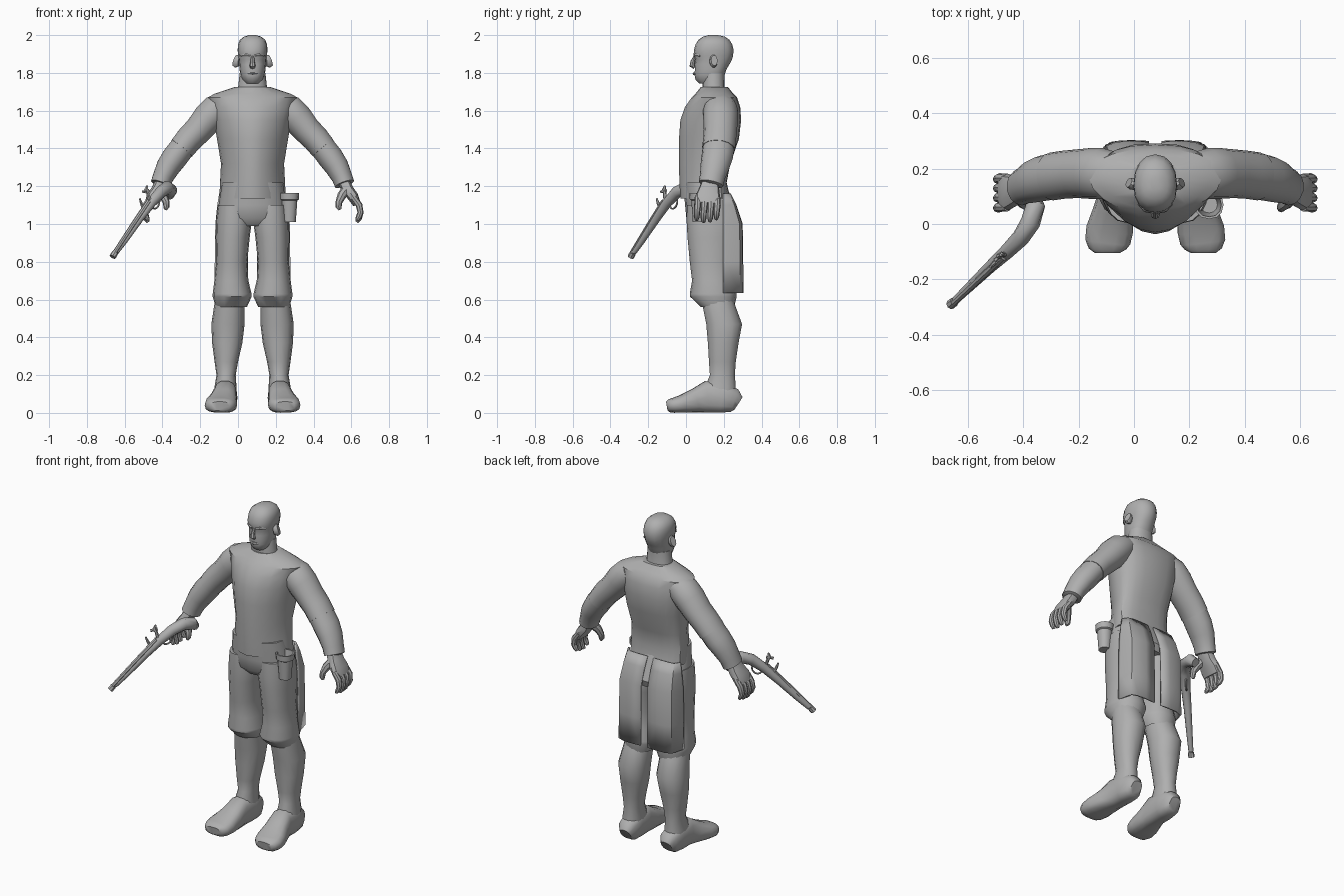
import bpy, bmesh, math
from mathutils import Vector

MID = 0.077          # x of the body's symmetry plane
GREY = bpy.data.materials.new("plain_grey")
GREY.diffuse_color = (0.43, 0.43, 0.43, 1)


def loft(name, rings, closed=True, angle=40, thick=0):
    """Skin a list of point rings into one object."""
    bm = bmesh.new()
    rows = [[bm.verts.new(p) for p in r] for r in rings]
    n = len(rows[0])
    for a, b in zip(rows, rows[1:]):
        for i in range(n if closed else n - 1):
            j = (i + 1) % n
            bm.faces.new((a[i], a[j], b[j], b[i]))
    if closed:
        bm.faces.new(rows[0])
        bm.faces.new(rows[-1])
    bmesh.ops.recalc_face_normals(bm, faces=bm.faces[:])
    me = bpy.data.meshes.new(name)
    bm.to_mesh(me)
    bm.free()
    ob = bpy.data.objects.new(name, me)
    bpy.context.collection.objects.link(ob)
    me.materials.append(GREY)
    if thick:
        m = ob.modifiers.new("thickness", 'SOLIDIFY')
        m.thickness, m.offset = thick, 0
    bpy.ops.object.select_all(action='DESELECT')
    ob.select_set(True)
    bpy.context.view_layer.objects.active = ob
    bpy.ops.object.shade_smooth_by_angle(angle=math.radians(angle))
    return ob


def power(v, e):
    return math.copysign(abs(v) ** (2 / e), v)


def level(cx, z, rx, yf, yb, s=1, yc=None, nf=2.2, nb=2.2, n=16):
    """Horizontal ring with its own front and back depth."""
    yc = (yf + yb) / 2 if yc is None else yc
    pts = []
    for i in range(n):
        t = 2 * math.pi * i / n
        c, q = math.cos(t), math.sin(t)
        e, d = (nb, yb - yc) if q > 0 else (nf, yc - yf)
        pts.append(Vector((MID + s * (cx + rx * power(c, e)), yc + d * power(q, e), z)))
    return pts


def tube(name, stations, ref=(0, 1, 0), s=0, n=10, e=2, angle=40):
    """Sweep ellipses along x,y,z,a,b stations; a lies along ref. s mirrors about the body."""
    P = [Vector(q[:3]) for q in stations]
    rings = []
    for i, q in enumerate(stations):
        t = (P[min(i + 1, len(P) - 1)] - P[max(i - 1, 0)]).normalized()
        A = Vector(ref)
        A = (A - t * A.dot(t)).normalized()
        B = t.cross(A)
        ring = []
        for k in range(n):
            w = 2 * math.pi * k / n
            v = P[i] + A * q[3] * power(math.cos(w), e) + B * q[-1] * power(math.sin(w), e)
            if s:
                v.x = MID + s * v.x
            ring.append(v)
        rings.append(ring)
    return loft(name, rings, angle=angle)


# Vest: pointed chest, broad back
loft("vest", [level(0, *r, yc=0.16, nf=1.75, nb=2.5, n=20) for r in [
    (1.135, .176, -.03, .235), (1.22, .172, -.035, .215), (1.32, .167, -.037, .235),
    (1.45, .188, -.037, .28), (1.55, .205, -.03, .292), (1.62, .222, -.005, .287),
    (1.67, .238, .03, .27), (1.69, .2, .05, .25), (1.725, .095, .078, .222)]], angle=30)

# Pelvis and seat
loft("hips", [level(0, *r, nb=2.5) for r in [
    (1.22, .16, -.015, .205), (1.1, .18, -.005, .258), (1.03, .188, .002, .285), (.99, .15, .04, .27)]])

# Neck and head
loft("neck", [level(0, *r) for r in [
    (1.66, .09, .085, .22), (1.72, .077, .086, .205), (1.8, .068, .09, .205)]])
loft("head", [level(0, *r, yc=0.14, nf=2.3) for r in [
    (1.745, .04, .07, .15), (1.765, .056, .05, .185), (1.79, .065, .045, .205), (1.82, .069, .047, .215),
    (1.845, .071, .046, .23), (1.87, .073, .05, .243), (1.89, .076, .04, .249), (1.92, .079, .042, .252),
    (1.95, .077, .05, .245), (1.975, .067, .066, .23), (1.992, .045, .09, .205), (2.0, .018, .12, .17)]])
tube("nose", [(0, .047, 1.89, .008, .006), (0, .036, 1.86, .011, .012), (0, .032, 1.838, .016, .014),
              (0, .045, 1.826, .012, .006)], ref=(1, 0, 0), s=1, n=8)
tube("lips", [(-.026, .055, 1.796, .005), (0, .043, 1.796, .008), (.026, .055, 1.796, .005)], s=1, n=6)

for s, side in ((1, "left"), (-1, "right")):
    # Ear and brow
    tube(side + "_ear", [(.07, .14, 1.86, .018, .026), (.085, .146, 1.862, .022, .036),
                         (.096, .15, 1.866, .018, .03)], s=s)
    tube(side + "_brow", [(.012, .045, 1.89, .007), (.035, .051, 1.895, .009), (.06, .075, 1.89, .006)], s=s, n=6)

    # Sleeve and forearm
    tube(side + "_sleeve", [(.15, .183, 1.63, .08, .07), (.19, .183, 1.605, .092, .085),
                            (.235, .183, 1.56, .092, .085), (.285, .182, 1.5, .088, .077),
                            (.335, .178, 1.45, .087, .074), (.375, .172, 1.4, .087, .071)], s=s, n=14)
    tube(side + "_forearm", [(.36, .174, 1.42, .084, .068), (.41, .165, 1.355, .083, .07),
                             (.445, .153, 1.305, .077, .065), (.473, .14, 1.25, .067, .056),
                             (.487, .132, 1.212, .066, .054), (.488, .131, 1.208, .045, .035)], s=s, n=14)

    # Hand
    tube(side + "_palm", [(.483, .13, 1.225, .045, .033), (.505, .122, 1.18, .055, .032),
                          (.532, .116, 1.145, .066, .03), (.552, .114, 1.105, .064, .022)], s=s, e=2.6)
    for k, y in enumerate((.062, .098, .133, .166)):
        d = (.01, 0, .003, .014)[k]
        tube("%s_finger_%d" % (side, k + 1), [
            (.535, y, 1.14, .017), (.564, y, 1.1, .018), (.572, y - .004, 1.06, .016),
            (.563, y - .005, 1.028 + d, .015), (.552, y - .006, 1.01 + d, .009)], s=s, n=8)
    tube(side + "_thumb", [(.497, .1, 1.185, .026), (.472, .075, 1.15, .024), (.457, .062, 1.115, .018),
                           (.456, .058, 1.09, .016), (.462, .058, 1.075, .008)], s=s, n=8)

    # Knee breeches with turned-in hem
    loft(side + "_breeches_leg", [level(*r, s=s) for r in [
        (.098, 1.1, .085, .005, .24), (.098, 1.02, .095, .003, .265), (.105, .93, .09, .008, .26),
        (.11, .8, .082, .02, .245), (.112, .7, .09, .032, .25), (.108, .63, .103, .02, .268),
        (.108, .615, .103, .022, .268), (.112, .56, .082, .08, .255), (.118, .6, .07, .1, .24)]], angle=35)

    # Coat tail: open sheet round the back of the leg
    outline = ((1, .195, 0), (1, .25, .15), (.9, 0, .85), (.72, 0, .97), (.45, 0, 1), (.12, 0, .97))
    rows = []
    for z, w, back in ((1.16, .172, .232), (1.1, .182, .262), (1.0, .192, .295), (.8, .195, .298), (.635, .197, .299)):
        inner = .05 if z < 1.02 else 0
        rows.append([Vector((MID + s * w * max(f, 0 if f > .12 else f - .12 + inner * 2),
                             .195 + (back - .195) * g, z)) for f, _, g in outline])
    loft(side + "_coat_tail", rows, closed=False, thick=.01)

    # Stocking and shoe
    loft(side + "_calf", [level(*r, s=s, n=14) for r in [
        (.118, .64, .075, .08, .24), (.123, .57, .08, .085, .262), (.13, .47, .088, .105, .299),
        (.134, .37, .08, .114, .28), (.139, .27, .062, .12, .265), (.14, .2, .051, .125, .26),
        (.143, .14, .058, .1, .265), (.143, .06, .058, .1, .268)]])
    tube(side + "_foot", [(.14, .278, .05, .035, .04), (.14, .255, .065, .056, .065),
                          (.143, .19, .08, .063, .08), (.145, .11, .085, .062, .085),
                          (.153, .05, .065, .072, .065), (.165, -.02, .048, .085, .048),
                          (.172, -.065, .04, .082, .04), (.173, -.09, .038, .068, .035),
                          (.173, -.102, .036, .05, .024)], ref=(1, 0, 0), s=s, n=14, e=2.7)

# Open belt pouch on the left hip
loft("belt_pouch", [level(.195, z, r, .07 - r, .07 + r, n=12) for z, r in
                    ((1.01, .034), (1.125, .042), (1.13, .05), (1.165, .052), (1.165, .044), (1.03, .03))])

# Long pistol in the right hand
tube("pistol_stock", [(-.365, .1, 1.15, .026), (-.357, .065, 1.178, .036), (-.375, .005, 1.193, .036),
                      (-.41, -.05, 1.168, .032), (-.46, -.1, 1.112, .027), (-.52, -.155, 1.03, .022),
                      (-.6, -.232, .912, .017), (-.645, -.275, .85, .014)], ref=(1, -1, 0))
tube("pistol_barrel", [(-.472, -.118, 1.12, .014), (-.56, -.2, .99, .013), (-.655, -.288, .845, .012)], ref=(1, -1, 0), n=8)
tube("pistol_muzzle", [(-.65, -.281, .848, .017), (-.664, -.292, .826, .018)], ref=(1, -1, 0), n=8)
tube("pistol_hammer", [(-.465, -.11, 1.12, .01), (-.478, -.112, 1.16, .009), (-.487, -.116, 1.18, .012),
                       (-.482, -.112, 1.203, .005)], n=6)
tube("pistol_flint_jaw", [(-.474, -.105, 1.178, .008), (-.503, -.132, 1.17, .008)], n=6)
tube("pistol_frizzen", [(-.5, -.135, 1.075, .009), (-.512, -.148, 1.11, .008), (-.52, -.155, 1.135, .005)], n=6)
guard = []
for i in range(9):
    a = math.radians(150 + 27 * i)
    u = math.cos(a) * .032
    guard.append((-.435 - u * .6, -.065 - u * .6, 1.11 - u * .3 + .028 * math.sin(a), .005))
tube("pistol_trigger_guard", guard, ref=(.7, -.7, 0), n=6)
